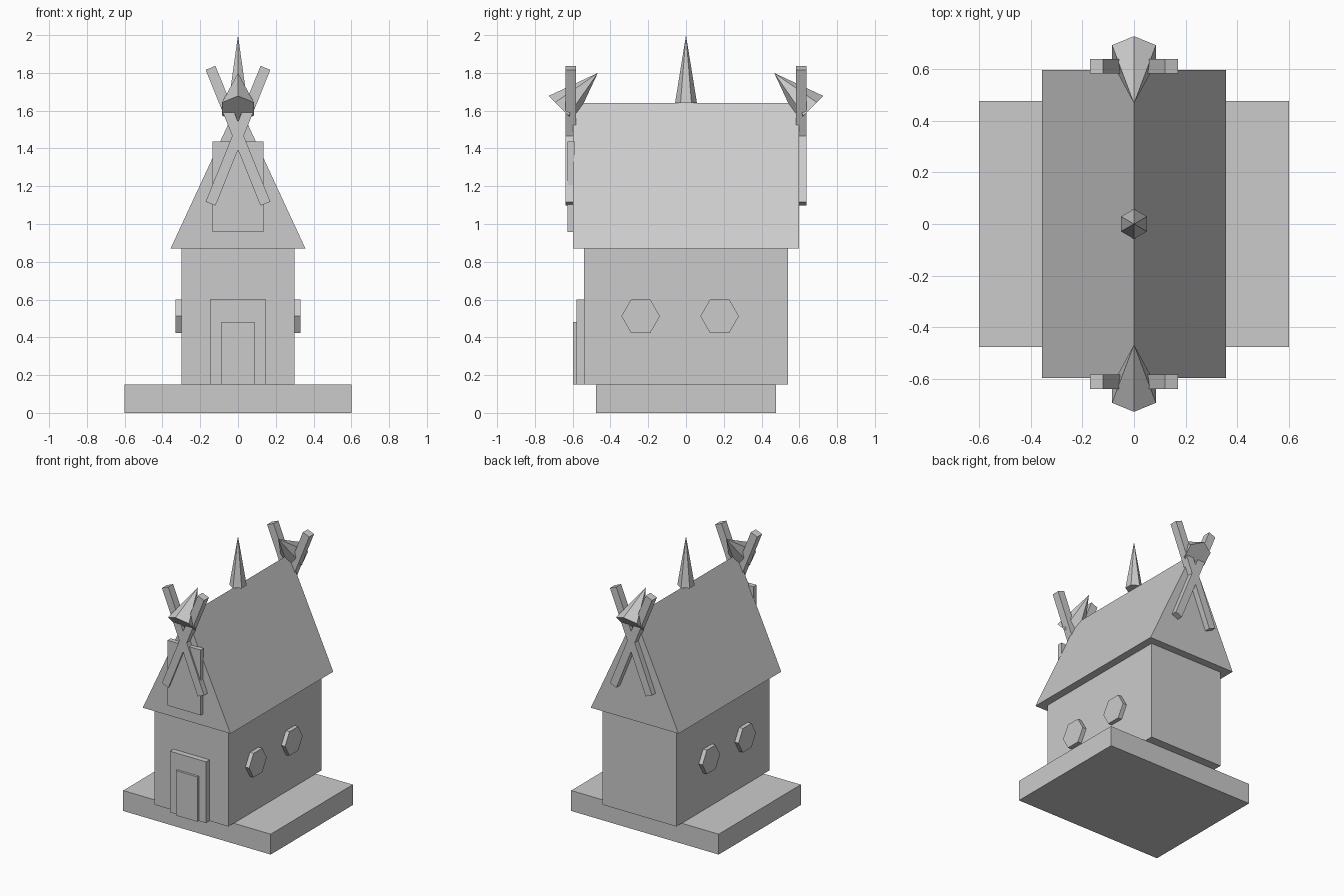
import bpy, bmesh
from math import radians

if "Cube" in bpy.data.objects:
    bpy.data.objects.remove(bpy.data.objects["Cube"])


def box(name, x, y, z, tilt=0.0):
    """Box from (min, max) ranges, optionally tilted about y through its centre."""
    bpy.ops.mesh.primitive_cube_add(size=1)
    ob = bpy.context.object
    ob.name = name
    ob.location = [(a + b) / 2 for a, b in (x, y, z)]
    ob.scale = [b - a for a, b in (x, y, z)]
    ob.rotation_euler.y = tilt
    return ob


def hex_part(name, r1, r2, depth, loc, rot=(0, 0, 0)):
    """Six-sided cone or prism centred at loc."""
    bpy.ops.mesh.primitive_cone_add(vertices=6, radius1=r1, radius2=r2,
                                    depth=depth, location=loc, rotation=rot)
    bpy.context.object.name = name


# Base slab and walls
box("base_slab", (-0.6, 0.6), (-0.477, 0.477), (0, 0.15))
box("walls", (-0.3, 0.3), (-0.54, 0.54), (0.15, 0.87))

# Gabled roof: triangle profile extruded along y
bm = bmesh.new()
profile = [bm.verts.new(p) for p in
           [(-0.357, -0.597, 0.87), (0.357, -0.597, 0.87), (0, -0.597, 1.64)]]
face = bm.faces.new(profile)
ext = bmesh.ops.extrude_face_region(bm, geom=[face], use_keep_orig=True)
bmesh.ops.translate(bm, vec=(0, 1.194, 0),
                    verts=[v for v in ext["geom"] if isinstance(v, bmesh.types.BMVert)])
bmesh.ops.recalc_face_normals(bm, faces=bm.faces)
mesh = bpy.data.meshes.new("roof")
bm.to_mesh(mesh)
bm.free()
bpy.context.collection.objects.link(bpy.data.objects.new("roof", mesh))

# Door and gable panel, front only
box("door_frame", (-0.147, 0.147), (-0.58, -0.54), (0.15, 0.60))
box("door", (-0.088, 0.088), (-0.597, -0.56), (0.15, 0.48))
box("gable_panel", (-0.135, 0.135), (-0.627, -0.59), (0.957, 1.437))

# Hexagonal windows on both long walls
for side in (-1, 1):
    for y in (-0.24, 0.178):
        hex_part("window", 0.102, 0.102, 0.06, (side * 0.3, y, 0.512),
                 (0, radians(90), 0))

# Crossed beams and tilted horn on each gable end
for end in (-1, 1):
    y = end * 0.611
    for lean in (-1, 1):
        box("crossed_beam", (-0.028, 0.028), (y - 0.028, y + 0.028),
            (1.079, 1.855), radians(22) * lean)
    h = 0.27  # base centre sits at |y| = 0.66, z = 1.62
    k = h / 2 * 0.7071
    hex_part("gable_horn", 0.098, 0, h, (0, end * (0.658 - k), 1.62 - 0.023 / 2 + 0.01 + k - 0.01),
             (radians(45) * end, 0, 0))

# Ridge spire
hex_part("ridge_spire", 0.058, 0, 0.36, (0, 0, 1.82))
